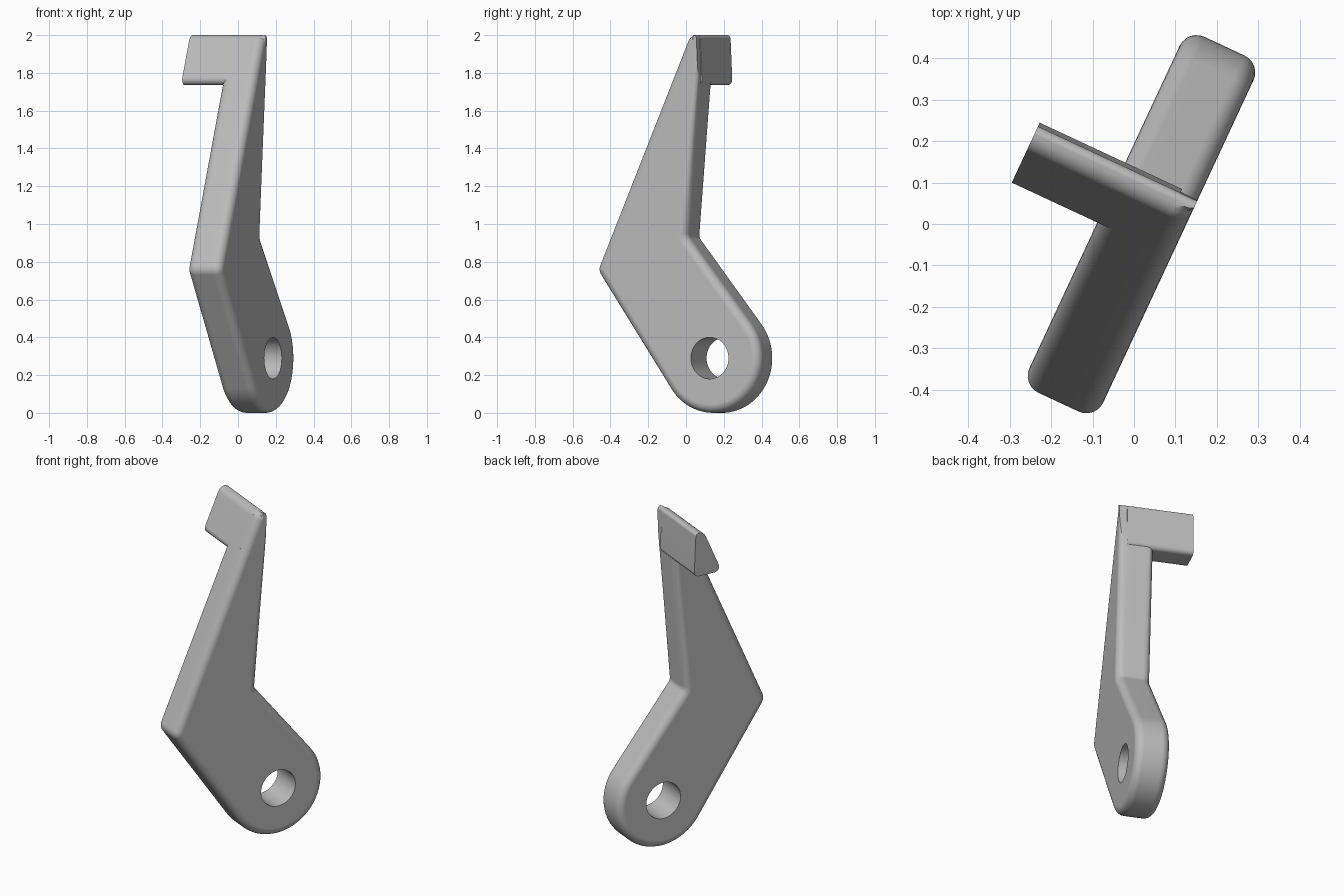
import bpy, bmesh
from math import radians, cos, sin, tan, asin, atan2, pi, hypot
from mathutils import Vector, Matrix

cube = bpy.data.objects.get("Cube")
if cube:
    bpy.data.objects.remove(cube, do_unlink=True)

grey = bpy.data.materials.new("plain_grey")
grey.use_nodes = True
grey.diffuse_color = (0.5, 0.5, 0.5, 1)
grey.node_tree.nodes["Principled BSDF"].inputs["Base Color"].default_value = (0.5, 0.5, 0.5, 1)

TURN = Matrix.Rotation(radians(65), 4, 'Z')   # plate plane is turned about z
INNER, OUTER, TIP = 0.082, -0.115, 0.31       # plate sides and hook end
FILLET = 0.045
EYE, EYE_R = Vector((0.192, 0.29)), 0.29


def rounded(corners):
    """Outline from (u, z, radius) corners, each replaced by an arc."""
    out = []
    for i, (u, z, r) in enumerate(corners):
        p = Vector((u, z))
        if r == 0:
            out.append(p)
            continue
        a = (Vector(corners[i - 1][:2]) - p).normalized()
        b = (Vector(corners[(i + 1) % len(corners)][:2]) - p).normalized()
        half = a.angle(b) / 2
        c = p + (a + b).normalized() * r / sin(half)
        s, e = p + a * r / tan(half) - c, p + b * r / tan(half) - c
        a0, a1 = atan2(s.y, s.x), atan2(e.y, e.x)
        sweep = (a1 - a0 + pi) % (2 * pi) - pi
        for k in range(7):
            t = a0 + sweep * k / 6
            out.append(c + Vector((cos(t), sin(t))) * r)
    return out


def tangent(p, side):
    """Angle on the eye circle where the line from p touches it."""
    d = p - EYE
    return atan2(d.y, d.x) + side * (pi / 2 - asin(EYE_R / hypot(d.x, d.y)))


def extrude(outline, n0, n1):
    bm = bmesh.new()
    face = bm.faces.new([bm.verts.new((p.x, n0, p.y)) for p in outline])
    geom = bmesh.ops.extrude_face_region(bm, geom=[face])["geom"]
    verts = [g for g in geom if isinstance(g, bmesh.types.BMVert)]
    bmesh.ops.translate(bm, verts=verts, vec=(0, n1 - n0, 0))
    bmesh.ops.recalc_face_normals(bm, faces=bm.faces)
    return bm


def make(name, bm):
    mesh = bpy.data.meshes.new(name)
    bm.to_mesh(mesh)
    bm.free()
    mesh.materials.append(grey)
    ob = bpy.data.objects.new(name, mesh)
    ob.matrix_world = TURN
    bpy.context.collection.objects.link(ob)
    return ob


def finish(ob):
    bpy.ops.object.select_all(action='DESELECT')
    ob.select_set(True)
    bpy.context.view_layer.objects.active = ob
    for m in list(ob.modifiers):
        bpy.ops.object.modifier_apply(modifier=m.name)
    bpy.ops.object.shade_smooth_by_angle(angle=radians(30))
    ob.modifiers.new("even_shading", 'WEIGHTED_NORMAL').keep_sharp = True


# Lever plate: bent arm ending in a round eye
knee, bend = Vector((-0.475, 0.755)), Vector((0.055, 0.93))
start, end = tangent(knee, 1), tangent(bend, -1)
start, end = start % (2 * pi), end % (2 * pi)
if end < start:
    end += 2 * pi
STEPS = 40
arc = [EYE + EYE_R * Vector((cos(t), sin(t)))
       for t in (start + (end - start) * k / STEPS for k in range(STEPS + 1))]
plate_outline = rounded([(*knee, 0.055)] + [(*p, 0) for p in arc] +
                        [(*bend, 0.04), (0.118, 1.74, 0), (0.115, 2, 0.02), (0.065, 2, 0.05)])
bm = extrude(plate_outline, OUTER, INNER)
rim = []
for e in bm.edges:
    a, b = (v.co for v in e.verts)
    mid = (a + b) / 2
    if abs(a.y - b.y) < 1e-4 and not (mid.z > 1.75 and mid.x > 0.09):
        rim.append(e)
bmesh.ops.bevel(bm, geom=rim, offset=FILLET, segments=6, profile=0.5,
                affect='EDGES', clamp_overlap=False)
plate = make("lever_plate", bm)

# Pivot hole through the eye
bm = bmesh.new()
spin = Matrix.Translation((EYE.x, 0, EYE.y)) @ Matrix.Rotation(pi / 2, 4, 'X')
bmesh.ops.create_cone(bm, cap_ends=True, segments=48, radius1=0.11, radius2=0.11,
                      depth=1, matrix=spin)
cutter = make("hole_cutter", bm)
cutter.hide_render = True
cut = plate.modifiers.new("pivot_hole", 'BOOLEAN')
cut.object, cut.operation, cut.solver = cutter, 'DIFFERENCE', 'EXACT'
finish(plate)
bpy.data.objects.remove(cutter, do_unlink=True)

# Hook: wedge bar at the top, square to the plate
hook_outline = rounded([(-0.05, 1.735, 0.03), (0.127, 1.735, 0.03),
                        (0.115, 2, 0.02), (0.065, 2, 0.05)])
finish(make("hook", extrude(hook_outline, OUTER + FILLET, TIP)))
